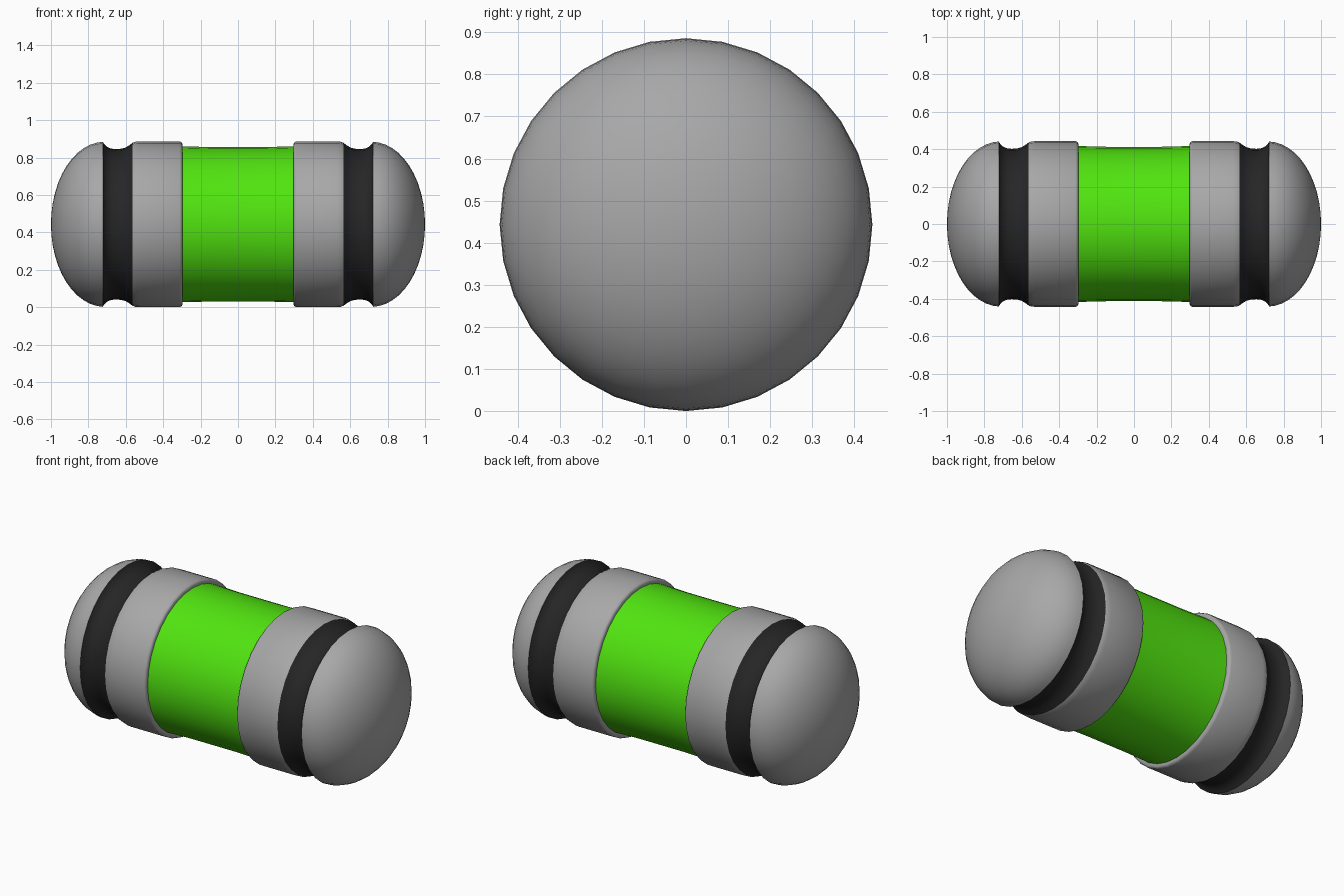
import bpy, bmesh, math

SIDES = 32
R = 0.443

cube = bpy.data.objects.get("Cube")
if cube:
    bpy.data.objects.remove(cube, do_unlink=True)


def make_material(name, rgb):
    mat = bpy.data.materials.new(name)
    mat.use_nodes = True
    colour = (*rgb, 1.0)
    mat.diffuse_color = colour
    mat.node_tree.nodes["Principled BSDF"].inputs["Base Color"].default_value = colour
    return mat


grey = make_material("grey", (0.39, 0.39, 0.39))
black = make_material("black", (0.019, 0.019, 0.019))
green = make_material("bright_green", (0.083, 0.78, 0.005))


def lathe(name, profile, mat, mirror=1):
    """Spin a list of (x, radius) points around the long axis."""
    bm = bmesh.new()
    rings = []
    for x, r in profile:
        count = SIDES if r > 0 else 1
        rings.append([bm.verts.new((mirror * x,
                                    r * math.sin(2 * math.pi * i / SIDES),
                                    R + r * math.cos(2 * math.pi * i / SIDES)))
                      for i in range(count)])
    for a, b in zip(rings, rings[1:]):
        for i in range(SIDES):
            j = (i + 1) % SIDES
            if len(b) == 1:
                face = (a[i], a[j], b[0])
            else:
                face = (a[i], a[j], b[j], b[i])
            # Keep normals outward on both mirrored sides
            bm.faces.new(face if mirror < 0 else face[::-1])
    mesh = bpy.data.meshes.new(name)
    bm.to_mesh(mesh)
    bm.free()
    mesh.materials.append(mat)
    obj = bpy.data.objects.new(name, mesh)
    bpy.context.collection.objects.link(obj)
    bpy.ops.object.select_all(action="DESELECT")
    obj.select_set(True)
    bpy.context.view_layer.objects.active = obj
    bpy.ops.object.shade_smooth_by_angle(angle=math.radians(40))
    return obj


# Slightly waisted centre barrel
lathe("centre_barrel", [(-0.305, 0.417), (-0.15, 0.413), (0.15, 0.413), (0.305, 0.417)], green)

# Profiles of one end, from the centre outwards
collar = [(0.298, 0.41), (0.298, 0.431), (0.302, 0.438), (0.312, R),
          (0.53, R), (0.55, 0.441), (0.563, 0.436)]
groove = [(0.563, 0.436), (0.582, 0.422), (0.602, 0.41), (0.625, 0.404), (0.655, 0.402),
          (0.68, 0.405), (0.7, 0.414), (0.715, 0.428), (0.723, 0.441)]
STEPS = 12
cap = [(0.723, 0.441)]
for k in range(1, STEPS + 1):
    t = math.pi / 2 * k / STEPS
    cap.append((0.715 + 0.285 * math.sin(t), 0.441 * math.cos(t) if k < STEPS else 0))

for side, mirror in (("left", 1), ("right", -1)):
    lathe(side + "_collar", collar, grey, mirror)
    lathe(side + "_groove_band", groove, black, mirror)
    lathe(side + "_end_cap", cap, grey, mirror)
